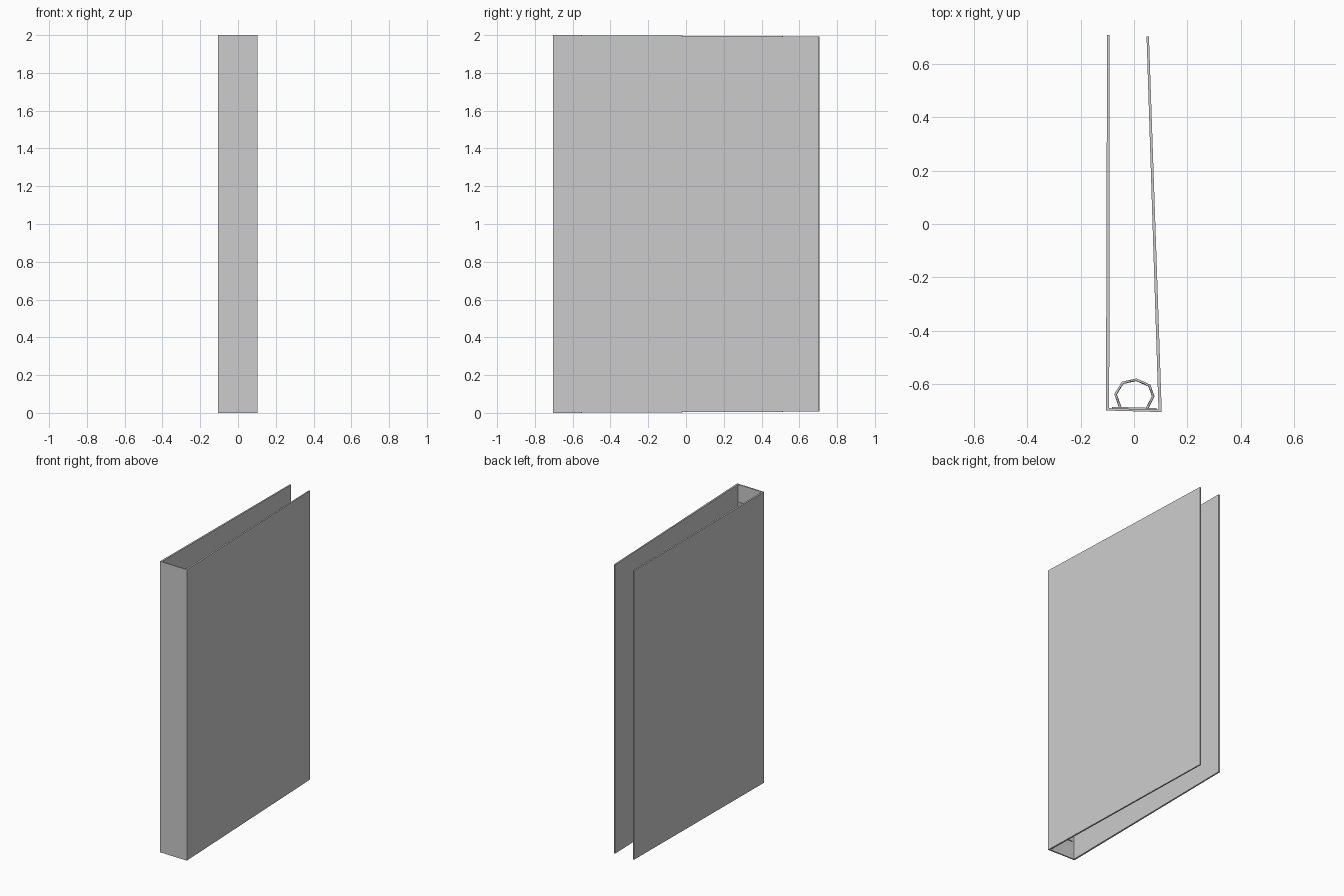
import bpy, bmesh

if "Cube" in bpy.data.objects:
    bpy.data.objects.remove(bpy.data.objects["Cube"])


def board(name, plan, z0, z1, ease=0.0):
    """Four-sided plan extruded in z; the last two plan corners are eased inward by 'ease'."""
    bm = bmesh.new()
    e = [0, 0, ease, ease]
    low = [bm.verts.new((x, y, z0 + d)) for (x, y), d in zip(plan, e)]
    top = [bm.verts.new((x, y, z1 - d)) for (x, y), d in zip(plan, e)]
    bm.faces.new(low)
    bm.faces.new(top)
    for i in range(4):
        j = (i + 1) % 4
        bm.faces.new((low[i], low[j], top[j], top[i]))
    bmesh.ops.recalc_face_normals(bm, faces=bm.faces)
    mesh = bpy.data.meshes.new(name)
    bm.to_mesh(mesh)
    bm.free()
    obj = bpy.data.objects.new(name, mesh)
    bpy.context.collection.objects.link(obj)
    return obj


def ring(name, z):
    """Faceted wire ring rising from the metal plate."""
    pts = [(-0.051, -0.69), (-0.069, -0.638), (-0.042, -0.595), (0.009, -0.584),
           (0.058, -0.606), (0.072, -0.646), (0.048, -0.692)]
    cu = bpy.data.curves.new(name, 'CURVE')
    cu.dimensions = '3D'
    cu.bevel_depth = 0.005
    cu.bevel_resolution = 0
    cu.use_fill_caps = True
    sp = cu.splines.new('POLY')
    sp.points.add(len(pts) - 1)
    for p, (x, y) in zip(sp.points, pts):
        p.co = (x, y, z, 1)
    obj = bpy.data.objects.new(name, cu)
    bpy.context.collection.objects.link(obj)


# Covers and spine
board("left_cover", [(-0.105, -0.698), (-0.093, -0.698), (-0.091, 0.708), (-0.101, 0.708)],
      0, 2, 0.007)
board("right_cover", [(0.092, -0.704), (0.104, -0.704), (0.056, 0.703), (0.047, 0.703)],
      0, 2, 0.007)
board("spine", [(-0.105, -0.699), (0.104, -0.705), (0.104, -0.696), (-0.105, -0.690)], 0, 2)

# Ring mechanism
board("ring_plate", [(-0.082, -0.692), (0.085, -0.697), (0.085, -0.690), (-0.082, -0.685)],
      0.12, 1.88)
for i, z in enumerate((0.75, 1.25)):
    ring(f"binder_ring_{i + 1}", z)
